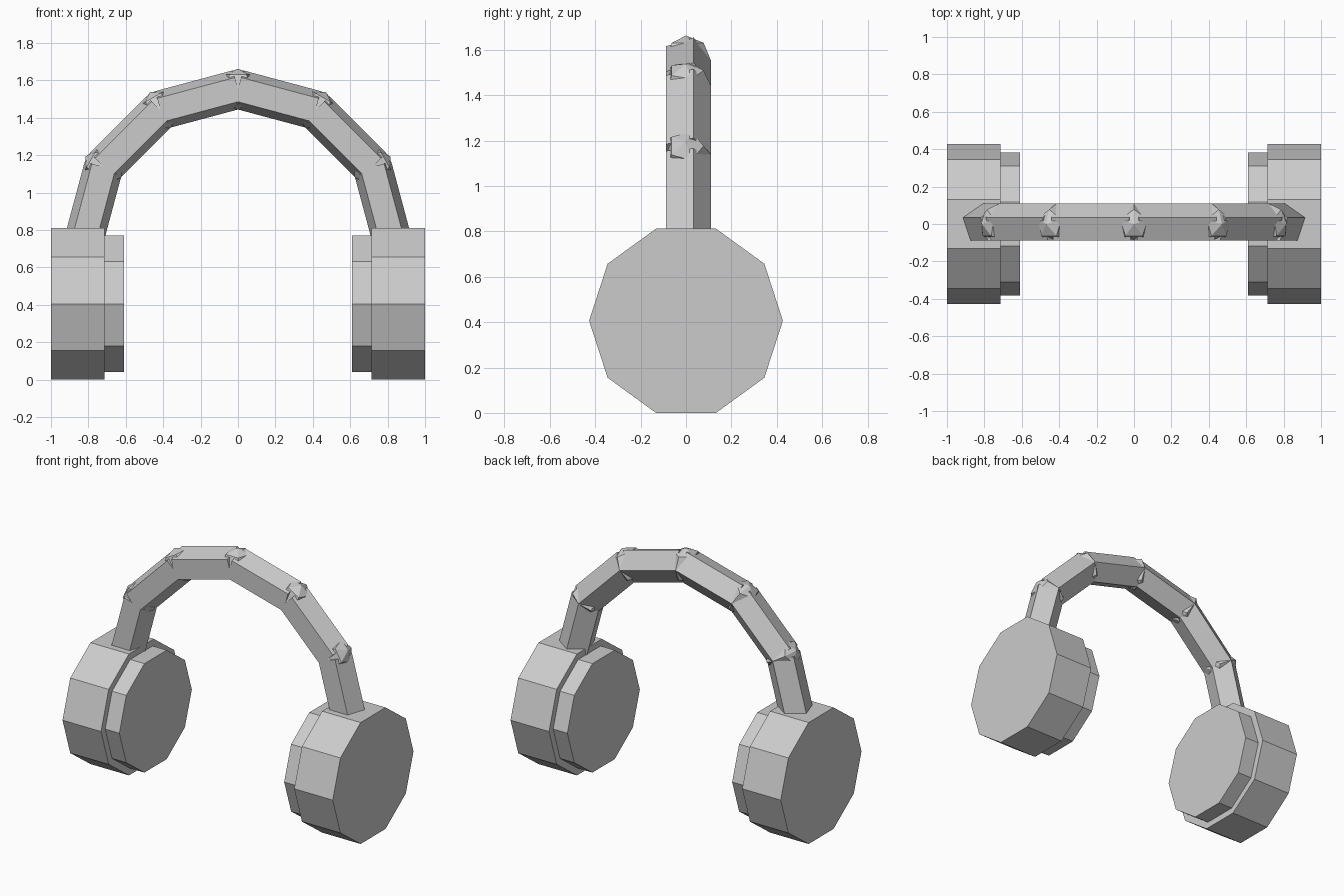
import bpy
import math
from mathutils import Matrix, Vector

cube = bpy.data.objects.get("Cube")
if cube:
    bpy.data.objects.remove(cube, do_unlink=True)

grey = bpy.data.materials.new("light_grey")
grey.use_nodes = True
colour = (0.6, 0.6, 0.6, 1)
grey.diffuse_color = colour
grey.node_tree.nodes["Principled BSDF"].inputs["Base Color"].default_value = colour

ARC_RADIUS, ARC_Z = 0.83, 0.723
TUBE = 0.11
SEGMENTS = 6


def finish(name, matrix):
    obj = bpy.context.object
    obj.name = name
    obj.data.transform(matrix)
    obj.data.materials.append(grey)
    return obj


def frame(x_axis, y_axis, z_axis, origin):
    """Matrix with the given axes and origin."""
    m = Matrix((x_axis, y_axis, z_axis)).transposed().to_4x4()
    m.translation = origin
    return m


def cylinder(name, sides, radius, start, end):
    """Cylinder between two points, with its first corner towards +y."""
    axis = end - start
    bpy.ops.mesh.primitive_cylinder_add(vertices=sides, radius=radius, depth=axis.length)
    z_axis = axis.normalized()
    y_axis = Vector((0, 1, 0))
    return finish(name, frame(y_axis.cross(z_axis), y_axis, z_axis, (start + end) / 2))


def arc(angle):
    return Vector((ARC_RADIUS * math.cos(angle), 0, ARC_Z + ARC_RADIUS * math.sin(angle)))


# Ear cups and the smaller cushions facing inwards
for side, sign in (("left", 1), ("right", -1)):
    for part, radius, inner, outer in (("ear_cup", 0.427, 0.715, 1.0),
                                       ("ear_cushion", 0.383, 0.61, 0.72)):
        cylinder(f"{side}_{part}", 10, radius,
                 Vector((sign * inner, 0, 0.406)), Vector((sign * outer, 0, 0.406)))

# Headband of straight five-sided tubes
angles = [math.pi * i / SEGMENTS for i in range(SEGMENTS + 1)]
for i in range(SEGMENTS):
    cylinder(f"headband_segment_{i + 1}", 5, TUBE, arc(angles[i]), arc(angles[i + 1]))

# Faceted balls filling the joints, each with its pole pointing outwards
for i, angle in enumerate(angles[1:-1]):
    bpy.ops.mesh.primitive_uv_sphere_add(segments=5, ring_count=4, radius=TUBE)
    ball = bpy.context.object
    # Turn one corner of the ball to +y
    rim = max(ball.data.vertices, key=lambda v: round(v.co.xy.length, 4)).co
    turn = Matrix.Rotation(math.pi / 2 - math.atan2(rim.y, rim.x), 4, "Z")
    z_axis = Vector((math.cos(angle), 0, math.sin(angle)))
    y_axis = Vector((0, 1, 0))
    finish(f"headband_joint_{i + 1}",
           frame(y_axis.cross(z_axis), y_axis, z_axis, arc(angle)) @ turn)
